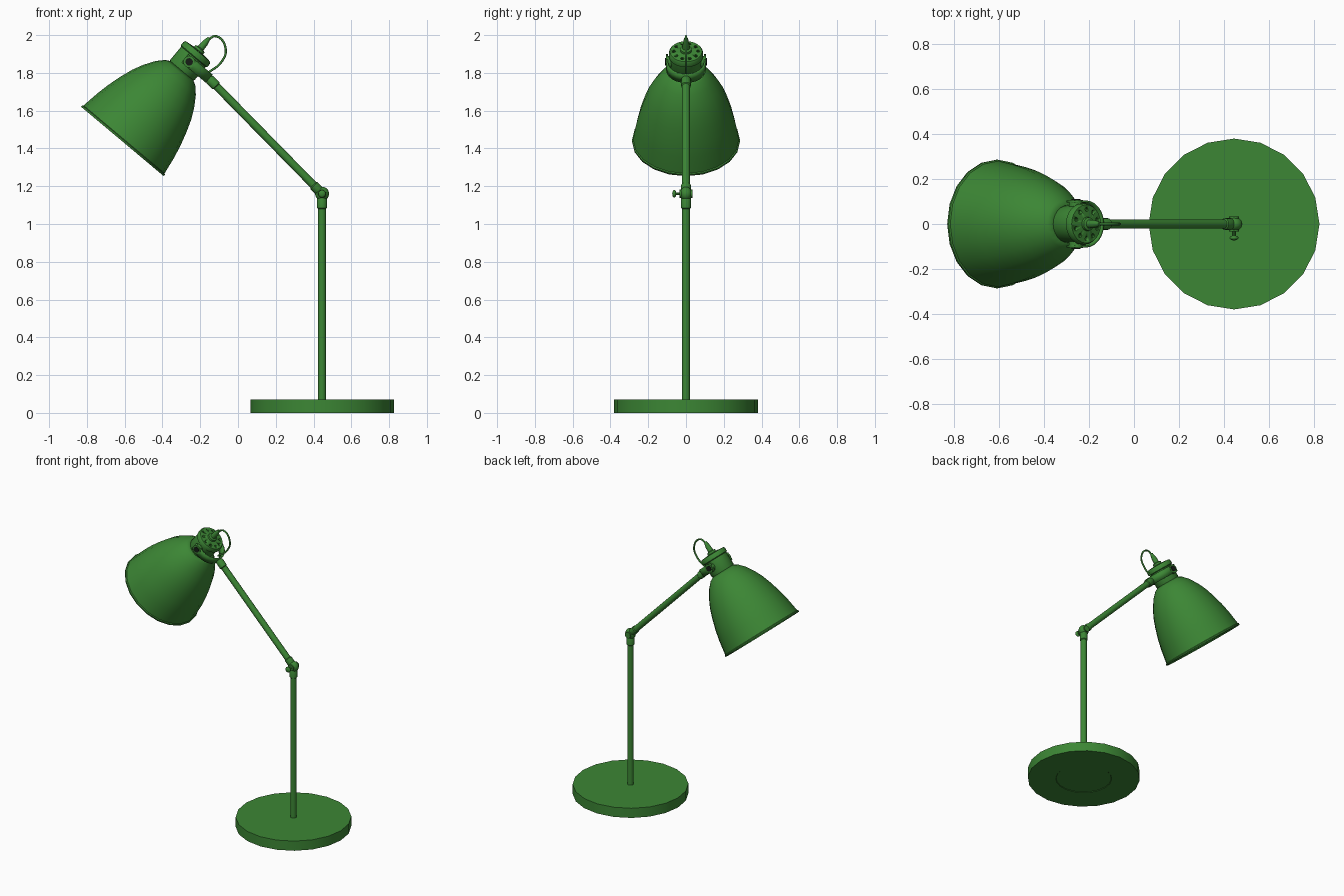
import bpy, bmesh
from math import sin, cos, pi, radians
from mathutils import Matrix, Vector

if "Cube" in bpy.data.objects:
    bpy.data.objects.remove(bpy.data.objects["Cube"])


def material(name, rgb):
    m = bpy.data.materials.new(name)
    m.diffuse_color = (*rgb, 1)
    m.use_nodes = True
    m.node_tree.nodes["Principled BSDF"].inputs["Base Color"].default_value = m.diffuse_color
    return m


GREEN = material("green_paint", (0.045, 0.24, 0.035))
DARK = material("dark_screw", (0.008, 0.012, 0.008))


def finish(name, bm, mat=GREEN, matrix=Matrix(), angle=35):
    bmesh.ops.recalc_face_normals(bm, faces=bm.faces)
    me = bpy.data.meshes.new(name)
    bm.to_mesh(me)
    bm.free()
    me.transform(matrix)
    me.materials.append(mat)
    ob = bpy.data.objects.new(name, me)
    bpy.context.collection.objects.link(ob)
    bpy.ops.object.select_all(action='DESELECT')
    ob.select_set(True)
    bpy.context.view_layer.objects.active = ob
    bpy.ops.object.shade_smooth_by_angle(angle=radians(angle))
    return ob


def lathe(name, profile, n=20, matrix=Matrix(), mat=GREEN, caps=True):
    """Revolve (radius, height) points about local z."""
    bm = bmesh.new()
    rings = [[bm.verts.new((r * cos(2 * pi * i / n), r * sin(2 * pi * i / n), z))
              for i in range(n)] for r, z in profile]
    for a, b in zip(rings, rings[1:]):
        for i in range(n):
            j = (i + 1) % n
            bm.faces.new((a[i], a[j], b[j], b[i]))
    if caps:
        bm.faces.new(rings[0])
        bm.faces.new(rings[-1])
    return finish(name, bm, mat, matrix)


def along(p, q):
    """Matrix placing local z from p towards q."""
    d = Vector(q) - Vector(p)
    return Matrix.Translation(p) @ d.to_track_quat('Z', 'Y').to_matrix().to_4x4()


def ball(name, center, scale, mat=GREEN, matrix=Matrix()):
    bm = bmesh.new()
    bmesh.ops.create_uvsphere(bm, u_segments=16, v_segments=10, radius=1)
    m = matrix @ Matrix.Translation(center) @ Matrix.Diagonal((*scale, 1))
    return finish(name, bm, mat, m, 60)


PX = 0.445                        # pole position
JOINT = Vector((PX, 0, 1.16))
HEAD = Matrix.Translation((-0.612, 0, 1.437)) @ Matrix.Rotation(radians(40), 4, 'Y')
ARM_END = HEAD @ Vector((0.135, 0, 0.55))

# Base with a shallow round recess underneath
lathe("base", [(0.187, 0.003), (0.19, 0), (0.38, 0), (0.38, 0.07)], 20,
      Matrix.Translation((PX, 0, 0)))

# Pole with collar
lathe("pole", [(0.021, 0.06), (0.021, 1.08), (0.026, 1.085), (0.026, 1.135), (0.018, 1.15)],
      16, Matrix.Translation((PX, 0, 0)))

# Elbow joint, bolt and thumbscrew
ball("elbow_joint", JOINT, (0.037, 0.032, 0.037))
lathe("elbow_bolt", [(0.022, -0.034), (0.022, 0.034)], 12, along(JOINT, JOINT + Vector((0, 1, 0))))
lathe("thumbscrew_shaft", [(0.008, 0.02), (0.008, 0.06)], 10, along(JOINT, JOINT - Vector((0, 1, 0))))
ball("thumbscrew_wing", JOINT - Vector((0, 0.062, 0)), (0.02, 0.011, 0.02))

# Upper arm with thicker ends
L = (ARM_END - JOINT).length
lathe("upper_arm", [(0.018, 0.01), (0.026, 0.025), (0.026, 0.06), (0.021, 0.065), (0.021, L - 0.06),
                    (0.026, L - 0.055), (0.026, L - 0.01), (0.02, L)], 16, along(JOINT, ARM_END))

# Bell shade, open at the bottom, with a small rim lip
shade = lathe("shade", [(0.286, 0), (0.286, 0.01), (0.28, 0.014), (0.265, 0.11), (0.25, 0.18),
                        (0.227, 0.26), (0.204, 0.325), (0.177, 0.38), (0.14, 0.438),
                        (0.105, 0.475), (0.07, 0.495)], 20, HEAD, caps=False)
sol = shade.modifiers.new("thickness", 'SOLIDIFY')
sol.thickness = 0.008
sol.offset = -1

# Ventilated cap
cap = lathe("cap", [(0.07, 0.47), (0.084, 0.495), (0.084, 0.585), (0.091, 0.59), (0.091, 0.612),
                    (0.085, 0.622), (0.03, 0.628)], 24, HEAD)


def ring_of_pegs(name, count, place):
    """Small cylinders spaced around the head axis."""
    bm = bmesh.new()
    for i in range(count):
        m = Matrix.Rotation(2 * pi * (i + 0.5) / count, 4, 'Z') @ place
        bmesh.ops.create_cone(bm, cap_ends=True, segments=10, radius1=0.009,
                              radius2=0.009, depth=0.03, matrix=m)
    return finish(name, bm, GREEN, HEAD)


holes = ring_of_pegs("vent_hole_cutter", 10, Matrix.Translation((0.064, 0, 0.625)))
holes.hide_render = True
holes.hide_viewport = True
cut = cap.modifiers.new("vents", 'BOOLEAN')
cut.operation = 'DIFFERENCE'
cut.object = holes

# U-shaped yoke round the cap
path = [(-0.03, -0.1), (0.035, -0.1)]
path += [(0.035 + 0.1 * sin(a), -0.1 * cos(a)) for a in [pi * i / 12 for i in range(1, 12)]]
path += [(0.035, 0.1), (-0.03, 0.1)]
bm = bmesh.new()
lo = [bm.verts.new((x, y, 0.522)) for x, y in path]
hi = [bm.verts.new((x, y, 0.578)) for x, y in path]
for i in range(len(path) - 1):
    bm.faces.new((lo[i], lo[i + 1], hi[i + 1], hi[i]))
yoke = finish("yoke", bm, GREEN, HEAD)
sol = yoke.modifiers.new("thickness", 'SOLIDIFY')
sol.thickness = 0.01
sol.offset = 0

# Pivot screws either side
for side, label in ((-1, "front"), (1, "back")):
    m = along(HEAD @ Vector((0, side * 0.075, 0.55)), HEAD @ Vector((0, side, 0.55)))
    lathe(label + "_pivot_washer", [(0.031, 0), (0.031, 0.032)], 16, m)
    lathe(label + "_pivot_screw", [(0.02, 0), (0.02, 0.036)], 12, m, DARK)

# Cable grip and looping cable
lathe("cable_grip", [(0.032, 0.62), (0.03, 0.64), (0.019, 0.645), (0.017, 0.68), (0.009, 0.715)],
      14, HEAD)
grip = HEAD @ Vector((0, 0, 0.70))
cu = bpy.data.curves.new("cable", 'CURVE')
cu.dimensions = '3D'
cu.bevel_depth = 0.006
cu.bevel_resolution = 2
cu.resolution_u = 6
sp = cu.splines.new('BEZIER')
pts = [(grip.x, grip.z), (-0.115, 1.994), (-0.065, 1.925), (-0.09, 1.855), (-0.16, 1.80)]
sp.bezier_points.add(len(pts) - 1)
for p, (x, z) in zip(sp.bezier_points, pts):
    p.co = (x, 0, z)
    p.handle_left_type = p.handle_right_type = 'AUTO'
cable = bpy.data.objects.new("cable", cu)
cu.materials.append(GREEN)
bpy.context.collection.objects.link(cable)

# Socket and bulb inside the shade
lathe("bulb_socket", [(0.04, 0.35), (0.045, 0.36), (0.045, 0.49)], 16, HEAD)
ball("bulb", (0, 0, 0.27), (0.075, 0.075, 0.095), GREEN, HEAD)
